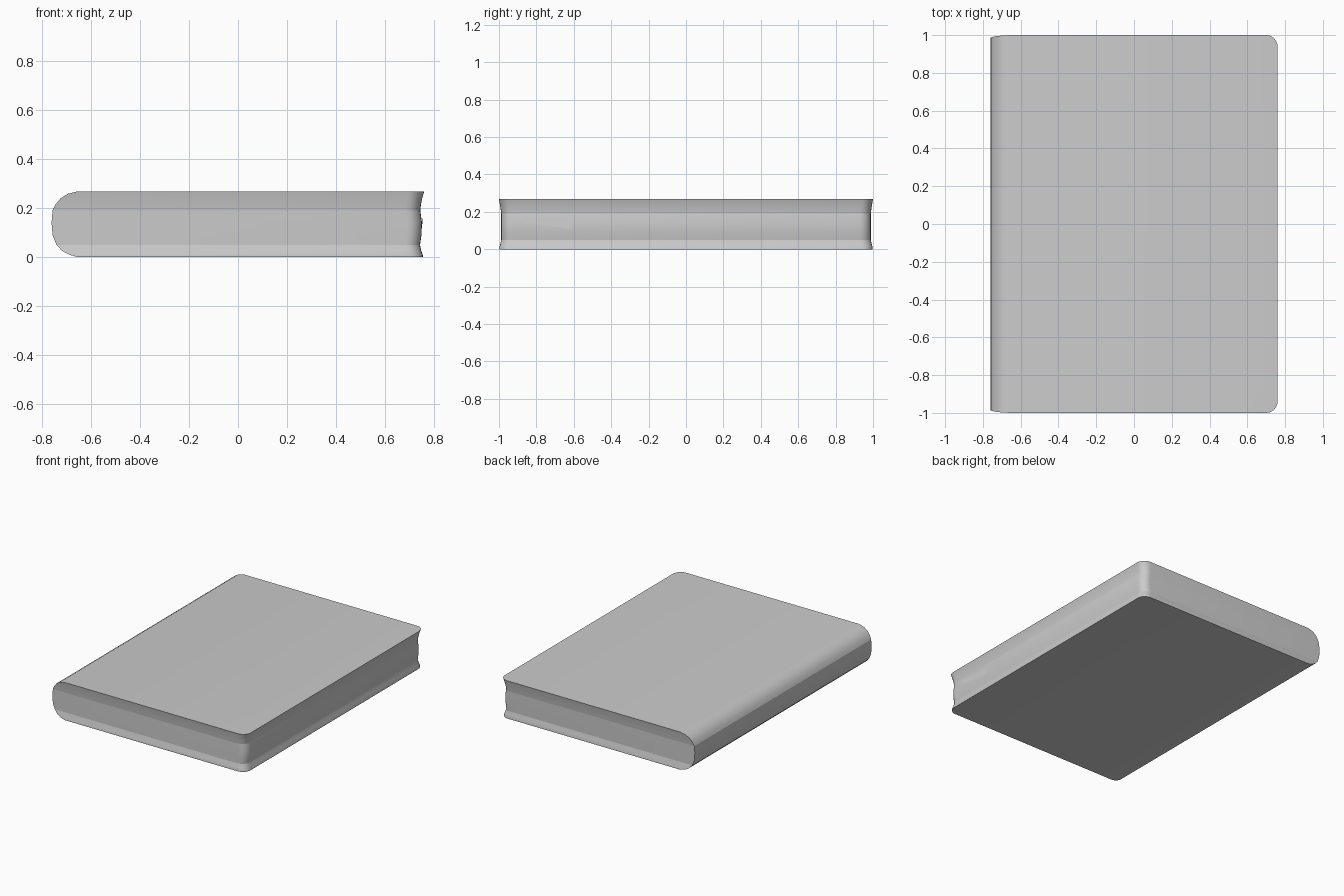
import bpy, bmesh, math

if "Cube" in bpy.data.objects:
    bpy.data.objects.remove(bpy.data.objects["Cube"])

# Closed-book section: z, spine x, fore-edge x, half length
TOP = [(0.19, -0.757, 0.744, 0.988), (0.215, -0.745, 0.747, 0.991),
       (0.24, -0.724, 0.752, 0.995), (0.258, -0.695, 0.757, 0.998),
       (0.268, -0.655, 0.76, 1.0)]
MID = [(0.05, -0.741, 0.743, 0.988), (0.09, -0.757, 0.749, 0.988),
       (0.14, -0.761, 0.751, 0.988), (0.19, -0.757, 0.744, 0.988)]
BOTTOM = [(0.0, -0.655, 0.755, 0.998), (0.01, -0.69, 0.754, 0.998),
          (0.025, -0.717, 0.748, 0.994), (0.05, -0.741, 0.743, 0.988)]


def outline(x0, x1, y, r=0.06, n=6):
    """Rectangle with rounded fore-edge corners, starting and ending at the spine."""
    pts = [(x0, -y)]
    for sy, start in ((-1, -90), (1, 0)):
        for i in range(n + 1):
            a = math.radians(start + 90 * i / n)
            pts.append((x1 - r + r * math.cos(a), sy * (y - r) + r * math.sin(a)))
    return pts + [(x0, y)]


def loft(name, layers, edges="all", cap=None):
    bm = bmesh.new()
    rings = [[bm.verts.new((x, y, z)) for x, y in outline(x0, x1, yh)]
             for z, x0, x1, yh in layers]
    n = len(rings[0])
    ids = {"all": range(n), "pages": range(n - 1), "spine": [n - 1]}[edges]
    for a, b in zip(rings, rings[1:]):
        for i in ids:
            j = (i + 1) % n
            bm.faces.new((a[i], a[j], b[j], b[i]))
    if cap == "top":
        bm.faces.new(rings[-1])
    elif cap == "bottom":
        bm.faces.new(rings[0][::-1])
    loose = [v for v in bm.verts if not v.link_faces]
    bmesh.ops.delete(bm, geom=loose, context='VERTS')
    mesh = bpy.data.meshes.new(name)
    bm.to_mesh(mesh)
    bm.free()
    ob = bpy.data.objects.new(name, mesh)
    bpy.context.collection.objects.link(ob)
    bpy.ops.object.select_all(action='DESELECT')
    ob.select_set(True)
    bpy.context.view_layer.objects.active = ob
    bpy.ops.object.shade_smooth_by_angle(angle=math.radians(30))
    return ob


# Covers flare outward past the page edges
loft("front_cover", TOP, cap="top")
loft("back_cover", BOTTOM, cap="bottom")

# Pages and rounded spine between the covers
loft("page_edges", MID, edges="pages")
loft("spine", MID, edges="spine")

# Slightly lifted leaf on the fore edge
leaf = bpy.data.meshes.new("loose_page")
leaf.from_pydata([(0.754, -0.86, 0.142), (0.754, -0.61, 0.108),
                  (0.751, -0.61, 0.152), (0.75, -0.86, 0.175)], [], [(0, 1, 2, 3)])
bpy.context.collection.objects.link(bpy.data.objects.new("loose_page", leaf))
